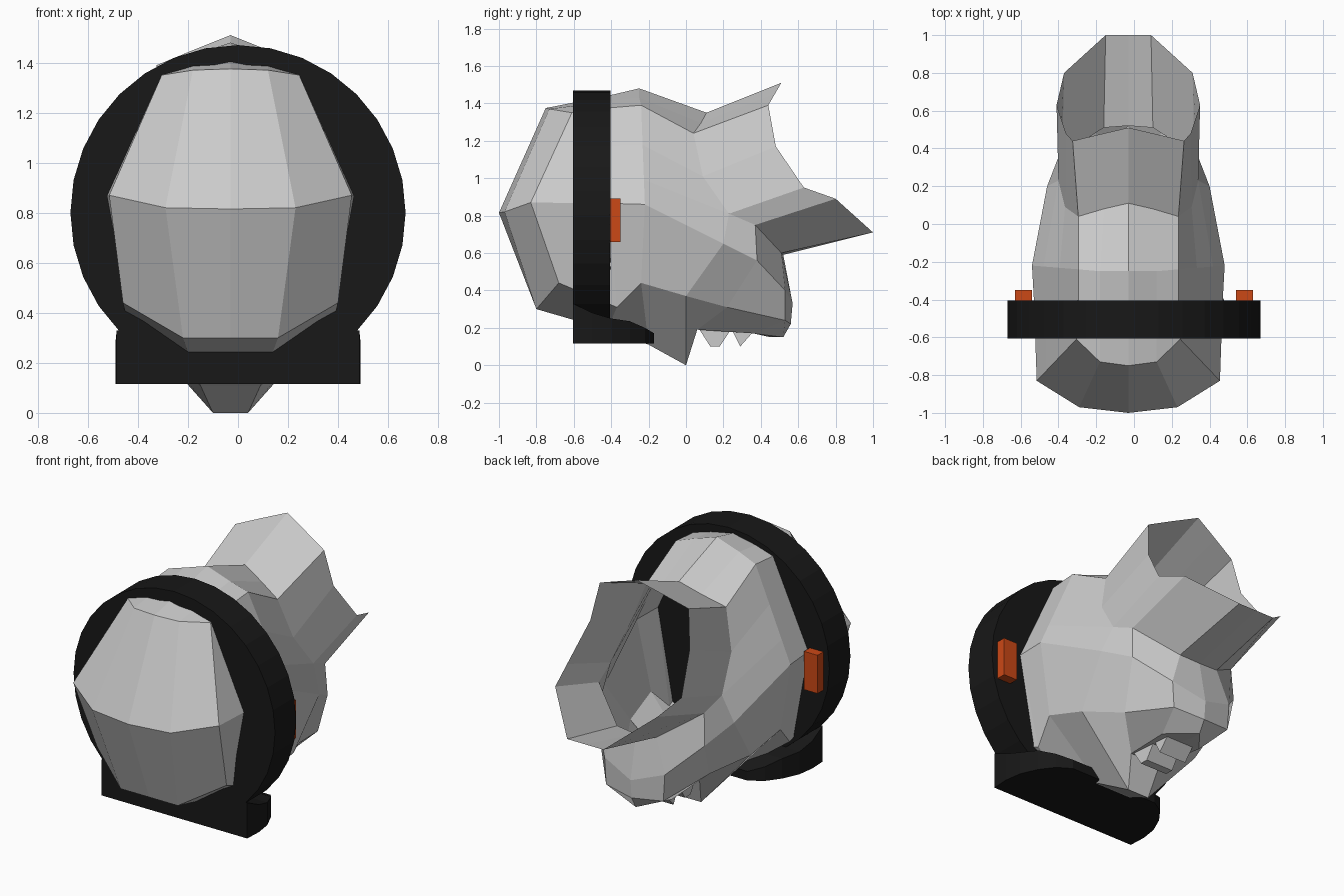
import bpy, bmesh

if "Cube" in bpy.data.objects:
    bpy.data.objects.remove(bpy.data.objects["Cube"])

CX = -0.03  # the shell sits slightly left of the ring


def material(name, rgb):
    m = bpy.data.materials.new(name)
    m.diffuse_color = (*rgb, 1)
    m.use_nodes = True
    m.node_tree.nodes["Principled BSDF"].inputs["Base Color"].default_value = m.diffuse_color
    return m


black = material("black", (0.009, 0.009, 0.009))
orange = material("orange", (0.6, 0.065, 0.008))


def grid(bm, rows):
    """Skin rows of equally many points with quads."""
    vs = [[bm.verts.new(p) for p in r] for r in rows]
    for a, b in zip(vs, vs[1:]):
        for i in range(len(a) - 1):
            bm.faces.new((a[i], a[i + 1], b[i + 1], b[i]))


def finish(bm, name, mat=None, mirror=False, x=0):
    bmesh.ops.remove_doubles(bm, verts=bm.verts, dist=0.0005)
    bmesh.ops.recalc_face_normals(bm, faces=bm.faces)
    me = bpy.data.meshes.new(name)
    bm.to_mesh(me)
    bm.free()
    ob = bpy.data.objects.new(name, me)
    bpy.context.collection.objects.link(ob)
    ob.location.x = x
    if mat:
        me.materials.append(mat)
    if mirror:
        mod = ob.modifiers.new("mirror", "MIRROR")
        mod.use_clip = True
    return ob


def mix(a, b, t):
    return tuple(p + (q - p) * t for p, q in zip(a, b))


def ring(t0, t1, a, m, l, b1, b0):
    """Half section from top centre to bottom centre, side wall split in three."""
    return [t0, t1, a, mix(a, m, .4), mix(a, m, .75), m, l, b1, b0]


# shell: half sections from front to throat
front = ring((0, -.75, 1.375), (.15, -.73, 1.37), (.275, -.61, 1.35), (.485, -.83, .87),
             (.43, -.68, .44), (.19, -.80, .30), (0, -.80, .30))
neck = ring((0, -.42, 1.44), (.15, -.42, 1.41), (.265, -.42, 1.375), (.50, -.40, .865),
            (.40, -.37, .31), (.15, -.42, .19), (0, -.42, .19))
crown = ring((0, -.25, 1.48), (.15, -.25, 1.43), (.265, -.24, 1.39), (.51, -.22, .86),
             (.43, -.24, .44), (.12, -.20, .11), (0, -.20, .11))
throat = [(0, .11, 1.35), (.13, .08, 1.295), (.265, .04, 1.24), (.335, .09, 1.01),
          (.37, .23, .81), (.43, .20, .65), (.40, 0, .37), (.07, 0, 0), (0, 0, 0)]
bm = bmesh.new()
grid(bm, [front, neck, crown, throat])

# front cap of the shell, bent along a ridge
grid(bm, [front[:3],
          [(0, -1, .815), (.26, -.97, .82), front[5]],
          [front[8], front[7], front[6]]])

# muzzle below the throat
muzzle = [throat[4:],
          [(.35, .37, .75), (.36, .38, .56), (.28, .22, .31), (.10, .06, .19), (0, .06, .19)],
          [(.13, .51, .60), (.20, .53, .40), (.19, .53, .24), (.13, .36, .17), (0, .36, .17)],
          [(0, .52, .59), (0, .57, .33), (0, .56, .22), (0, .52, .15), (0, .45, .15)]]
grid(bm, muzzle)

# flared horn mouth
lip = throat[:5] + [r[0] for r in muzzle[1:]]
rim = [(0, .51, 1.51), (.15, .475, 1.45), (.295, .44, 1.39), (.33, .48, 1.17),
       (.38, .63, .95), (.34, .80, .89), (.12, 1.0, .71), (0, 1.0, .71)]
grid(bm, [lip, rim])
finish(bm, "shell", mirror=True, x=CX)


def prism(name, profile, hw, mat=None, x=0):
    """Side profile (y, z) extruded across x."""
    bm = bmesh.new()
    f = bm.faces.new([bm.verts.new((-hw, y, z)) for y, z in profile])
    ext = bmesh.ops.extrude_face_region(bm, geom=[f])["geom"]
    bmesh.ops.translate(bm, vec=(2 * hw, 0, 0),
                        verts=[v for v in ext if isinstance(v, bmesh.types.BMVert)])
    return finish(bm, name, mat, x=x)


# small teeth under the muzzle
prism("rear_tooth", [(.04, .24), (.13, .10), (.18, .10), (.28, .25)], .09, x=CX)
prism("front_tooth", [(.24, .20), (.29, .10), (.37, .19), (.30, .25)], .09, x=CX)

# black disc around the shell
bpy.ops.mesh.primitive_cylinder_add(vertices=32, radius=.67, depth=.2,
                                    location=(0, -.505, .80), rotation=(1.5707963, 0, 0))
disc = bpy.context.object
disc.name = "collar_disc"
disc.data.materials.append(black)

# foot with a rounded rear
bm = bmesh.new()
sections = [(-.605, .485, .33), (-.5, .49, .28), (-.4, .475, .25),
            (-.3, .43, .235), (-.22, .37, .20), (-.17, .29, .17)]
rows = [[(-w, y, .115), (w, y, .115), (w, y, h), (-w, y, h), (-w, y, .115)]
        for y, w, h in sections]
grid(bm, rows)
for r in (rows[0], rows[-1]):
    bm.faces.new([bm.verts.new(p) for p in r[:4]])
finish(bm, "foot", black)

# orange side lamps
for side, s in (("left", -1), ("right", 1)):
    bpy.ops.mesh.primitive_cube_add(size=1, location=(s * .585, -.38, .775))
    lamp = bpy.context.object
    lamp.name = side + "_lamp"
    lamp.scale = (.09, .06, .23)
    lamp.data.materials.append(orange)
